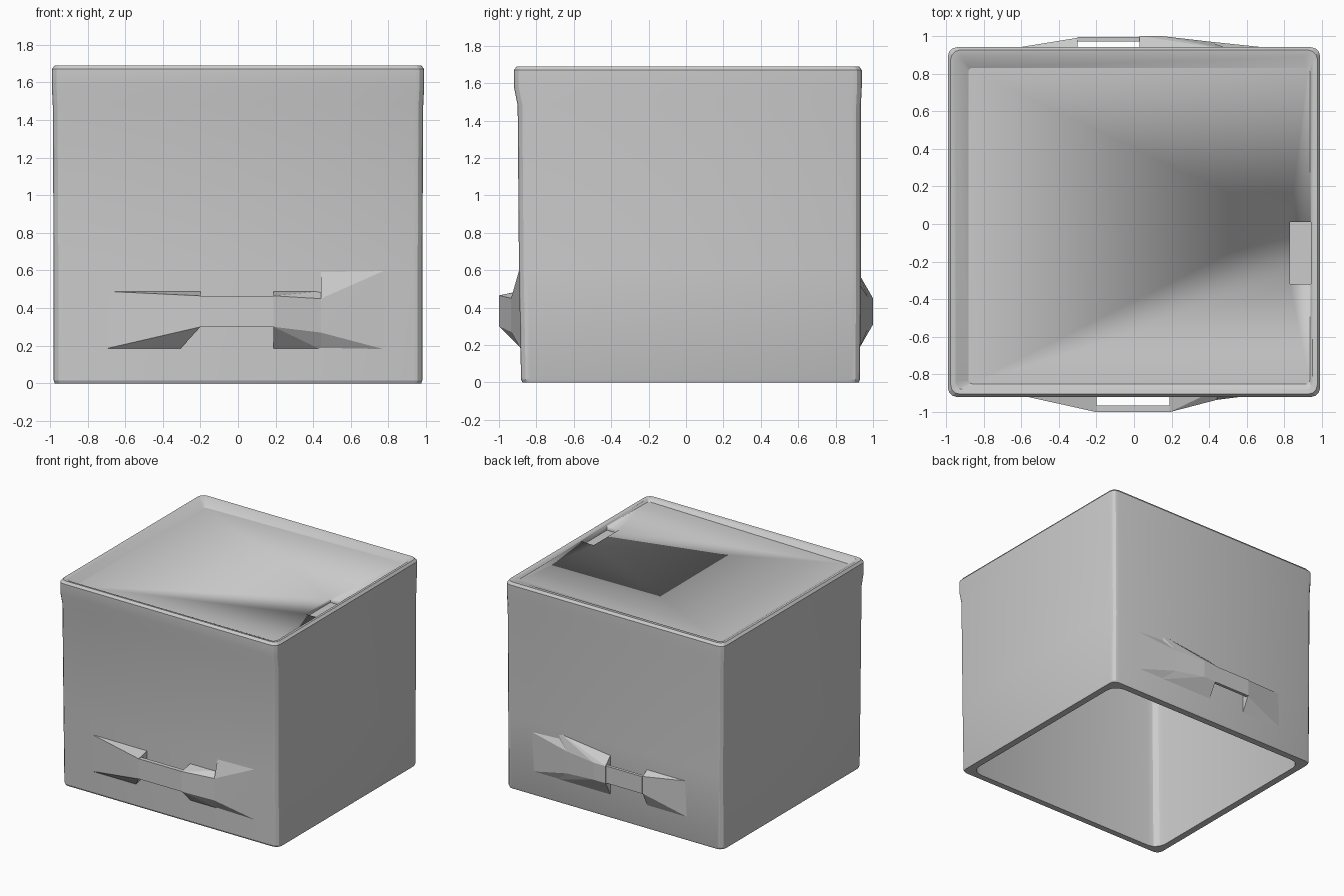
import bpy, bmesh
from math import sin, cos, pi

if "Cube" in bpy.data.objects:
    bpy.data.objects.remove(bpy.data.objects["Cube"])


def finish(bm, name, angle=0.35):
    bmesh.ops.recalc_face_normals(bm, faces=bm.faces)
    me = bpy.data.meshes.new(name)
    bm.to_mesh(me)
    bm.free()
    ob = bpy.data.objects.new(name, me)
    bpy.context.collection.objects.link(ob)
    bpy.ops.object.select_all(action='DESELECT')
    ob.select_set(True)
    bpy.context.view_layer.objects.active = ob
    bpy.ops.object.shade_smooth_by_angle(angle=angle)
    return ob


def ring(bm, x0, x1, y0, y1, r, z, tilt=0.0):
    """Rounded rectangle loop; tilt raises z towards +x."""
    verts = []
    corners = [(x1 - r, y1 - r), (x0 + r, y1 - r), (x0 + r, y0 + r), (x1 - r, y0 + r)]
    for q, (cx, cy) in enumerate(corners):
        for i in range(4):
            a = (q + i / 3) * pi / 2
            x, y = cx + r * cos(a), cy + r * sin(a)
            verts.append(bm.verts.new((x, y, z + tilt * x)))
    return verts


def hull(name, pts):
    bm = bmesh.new()
    for p in pts:
        bm.verts.new(p)
    res = bmesh.ops.convex_hull(bm, input=bm.verts)
    loose = [v for v in bm.verts if not v.link_faces]
    bmesh.ops.delete(bm, geom=loose, context='VERTS')
    return finish(bm, name, 0.1)


# Hollow bin, open below: inside ceiling, down, around the rim, up, recessed top
levels = [
    (-.91, .91, -.83, .87, .09, 1.60, 0),
    (-.92, .92, -.825, .87, .09, 0.0, 0),
    (-.975, .975, -.875, .925, .05, 0.0, 0),
    (-.98, .98, -.882, .93, .05, 0.015, 0),
    (-.98, .98, -.893, .935, .05, 0.60, 0),
    (-.985, .985, -.90, .935, .05, 1.48, 0),
    (-.99, .99, -.92, .94, .05, 1.58, 0),
    (-.99, .99, -.92, .94, .05, 1.67, 0),
    (-.975, .975, -.905, .925, .05, 1.69, 0),
    (-.95, .95, -.88, .89, .04, 1.685, 0),
    (-.88, .935, -.85, .83, .02, 1.655, .015),
]
bm = bmesh.new()
rings = [ring(bm, *lv) for lv in levels]
for a, b in zip(rings, rings[1:]):
    for i in range(len(a)):
        j = (i + 1) % len(a)
        bm.faces.new((a[i], a[j], b[j], b[i]))
bm.faces.new(rings[0])
bm.faces.new(rings[-1])
bin_body = finish(bm, "bin_body")

# Small latch slot in the top panel
bm = bmesh.new()
bmesh.ops.create_cube(bm, size=1)
for v in bm.verts:
    v.co.x = .885 + v.co.x * .11
    v.co.y = -.155 + v.co.y * .33
    v.co.z = 1.69 + v.co.z * .11
cutter = finish(bm, "slot_cutter")
cutter.hide_render = True
cutter.hide_set(True)
mod = bin_body.modifiers.new("slot", 'BOOLEAN')
mod.operation = 'DIFFERENCE'
mod.object = cutter
mod.solver = 'EXACT'


def grip(name, x0, x1, yo, yi, zlo, zhi):
    hull(name, [(x, y, z) for x in (x0, x1) for y in (yo, yi) for z in (zlo, zhi)])


# Front handle: grip strap with a flared mount on each side
grip("front_grip", -.2, .19, -1.0, -.965, .30, .465)
hull("front_mount_left", [(-.72, -.88, .18), (-.72, -.885, .49), (-.2, -.88, .49),
                          (-.31, -.88, .18), (-.2, -1, .30), (-.2, -1, .465),
                          (-.2, -.88, .30)])
hull("front_mount_right", [(.19, -.88, .18), (.19, -.88, .49), (.19, -1, .30),
                           (.19, -1, .465), (.44, -.88, .18), (.44, -.88, .49),
                           (.44, -.935, .27), (.44, -.935, .45)])
hull("front_flare", [(.44, -.88, .18), (.44, -.89, .60), (.44, -.935, .27),
                     (.44, -.935, .45), (.78, -.884, .18), (.78, -.892, .60)])

# Back handle: thinner strap, broader mount on the right-hand side
grip("back_grip", -.3, .03, .995, .97, .31, .45)
hull("back_mount_left", [(-.70, .925, .18), (-.70, .925, .49), (-.3, .925, .18),
                         (-.3, .925, .49), (-.3, .99, .31), (-.3, .99, .45)])
hull("back_mount_right", [(.03, .925, .18), (.03, .925, .52), (.03, 1, .31),
                          (.03, 1, .45), (.14, 1, .31), (.14, 1, .45),
                          (.40, .97, .28), (.40, .97, .46), (.52, .925, .18),
                          (.52, .925, .58)])
hull("back_flare", [(.40, .925, .18), (.40, .925, .55), (.40, .97, .28),
                    (.40, .97, .46), (.78, .925, .18), (.78, .93, .52)])
